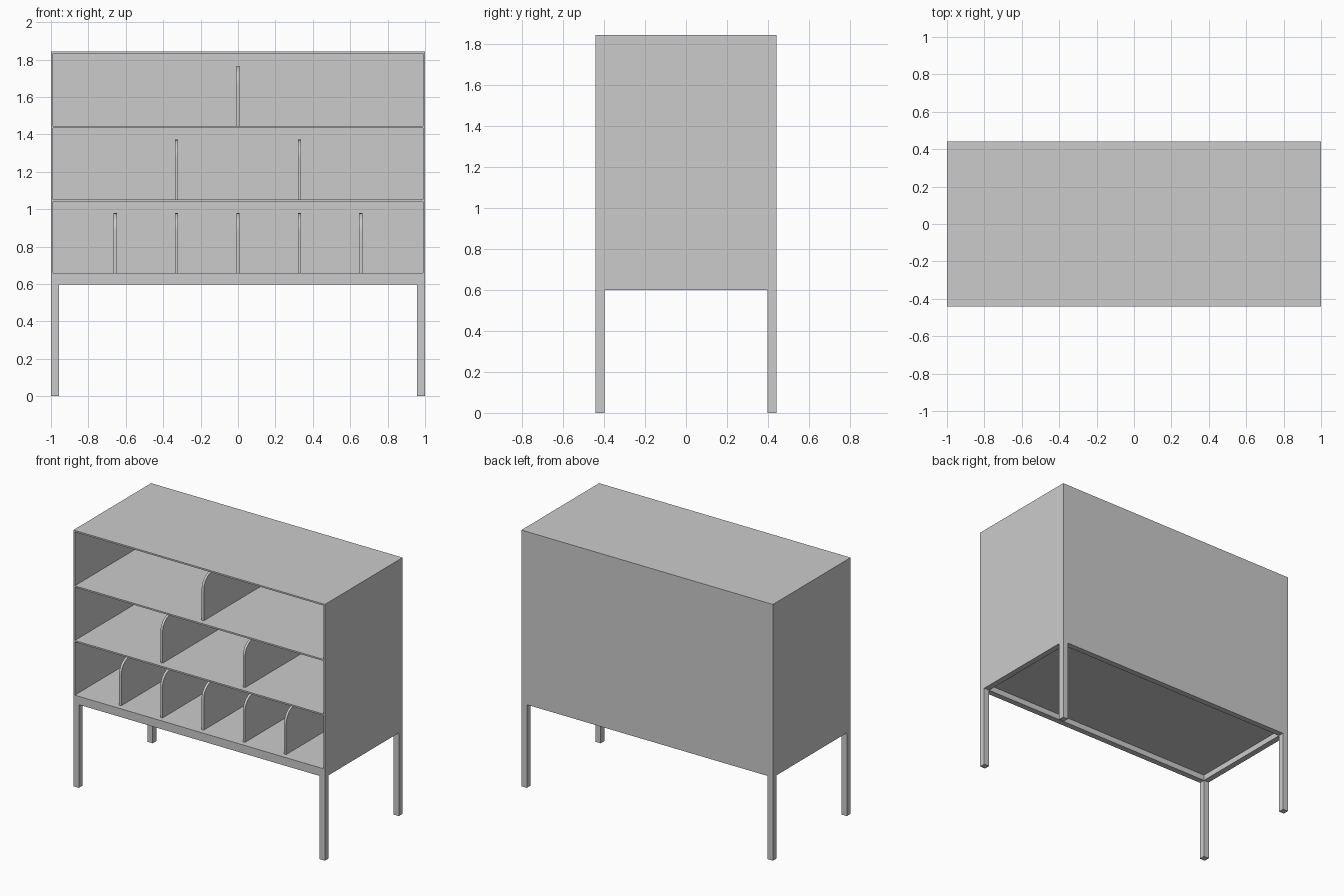
import bpy, bmesh, math

if "Cube" in bpy.data.objects:
    bpy.data.objects.remove(bpy.data.objects["Cube"])

W, D = 1.0, 0.441          # half width, half depth
T = 0.011                  # board thickness
LEG = 0.043                # leg and rail section
Z_RAIL, Z_BOX, Z_TOP = 0.598, 0.639, 1.842


def box(name, x0, x1, y0, y1, z0, z1):
    bm = bmesh.new()
    bmesh.ops.create_cube(bm, size=1)
    for v in bm.verts:
        v.co = (x1 if v.co.x > 0 else x0,
                y1 if v.co.y > 0 else y0,
                z1 if v.co.z > 0 else z0)
    return finish(name, bm)


def finish(name, bm):
    bmesh.ops.recalc_face_normals(bm, faces=bm.faces)
    me = bpy.data.meshes.new(name)
    bm.to_mesh(me)
    bm.free()
    ob = bpy.data.objects.new(name, me)
    bpy.context.collection.objects.link(ob)
    return ob


def divider(name, x, z, h=0.32, r=0.1, t=0.017):
    # side profile with a rounded upper front corner, extruded along x
    yf, yb = -D + 0.04, D - T
    pts = [(yb, z), (yf, z)]
    for i in range(13):
        a = math.pi - i * math.pi / 24
        pts.append((yf + r + r * math.cos(a), z + h - r + r * math.sin(a)))
    pts.append((yb, z + h))
    bm = bmesh.new()
    f = bm.faces.new([bm.verts.new((x - t / 2, p, q)) for p, q in pts])
    ext = bmesh.ops.extrude_face_region(bm, geom=[f])
    new = [v for v in ext["geom"] if isinstance(v, bmesh.types.BMVert)]
    bmesh.ops.translate(bm, verts=new, vec=(t, 0, 0))
    ob = finish(name, bm)
    bpy.ops.object.select_all(action='DESELECT')
    ob.select_set(True)
    bpy.context.view_layer.objects.active = ob
    bpy.ops.object.shade_smooth_by_angle(angle=math.radians(30))


# Legs and side/front rails of the stand
for sx, nx in ((-1, "left"), (1, "right")):
    xa, xb = sorted((sx * W, sx * (W - LEG)))
    for sy, ny in ((-1, "front"), (1, "back")):
        ya, yb = sorted((sy * D, sy * (D - LEG)))
        box(f"{ny}_{nx}_leg", xa, xb, ya, yb, 0, Z_BOX)
    box(f"{nx}_rail", xa, xb, -D + LEG, D - LEG, Z_RAIL, Z_BOX)
for sy, ny in ((-1, "front"), (1, "back")):
    ya, yb = sorted((sy * D, sy * (D - LEG)))
    box(f"{ny}_rail", -W + LEG, W - LEG, ya, yb, Z_RAIL, Z_BOX)

# Cabinet shell
box("bottom_panel", -W, W, -D, D, Z_BOX, 0.647)
box("top_panel", -W, W, -D, D, Z_TOP - T, Z_TOP)
for sx, nx in ((-1, "left"), (1, "right")):
    xa, xb = sorted((sx * W, sx * (W - T)))
    box(f"{nx}_side", xa, xb, -D, D, 0.647, Z_TOP - T)
box("back_panel", -W + T, W - T, D - T, D, 0.647, Z_TOP - T)

# Shelves with their dividers
rows = (("lower", 0.658, (-0.656, -0.328, 0, 0.328, 0.656)),
        ("middle", 1.051, (-0.328, 0.328)),
        ("upper", 1.444, (0,)))
for label, z, xs in rows:
    box(f"{label}_shelf", -W + T, W - T, -D, D - T, z - T, z)
    for i, x in enumerate(xs):
        divider(f"{label}_divider_{i + 1}", x, z)
